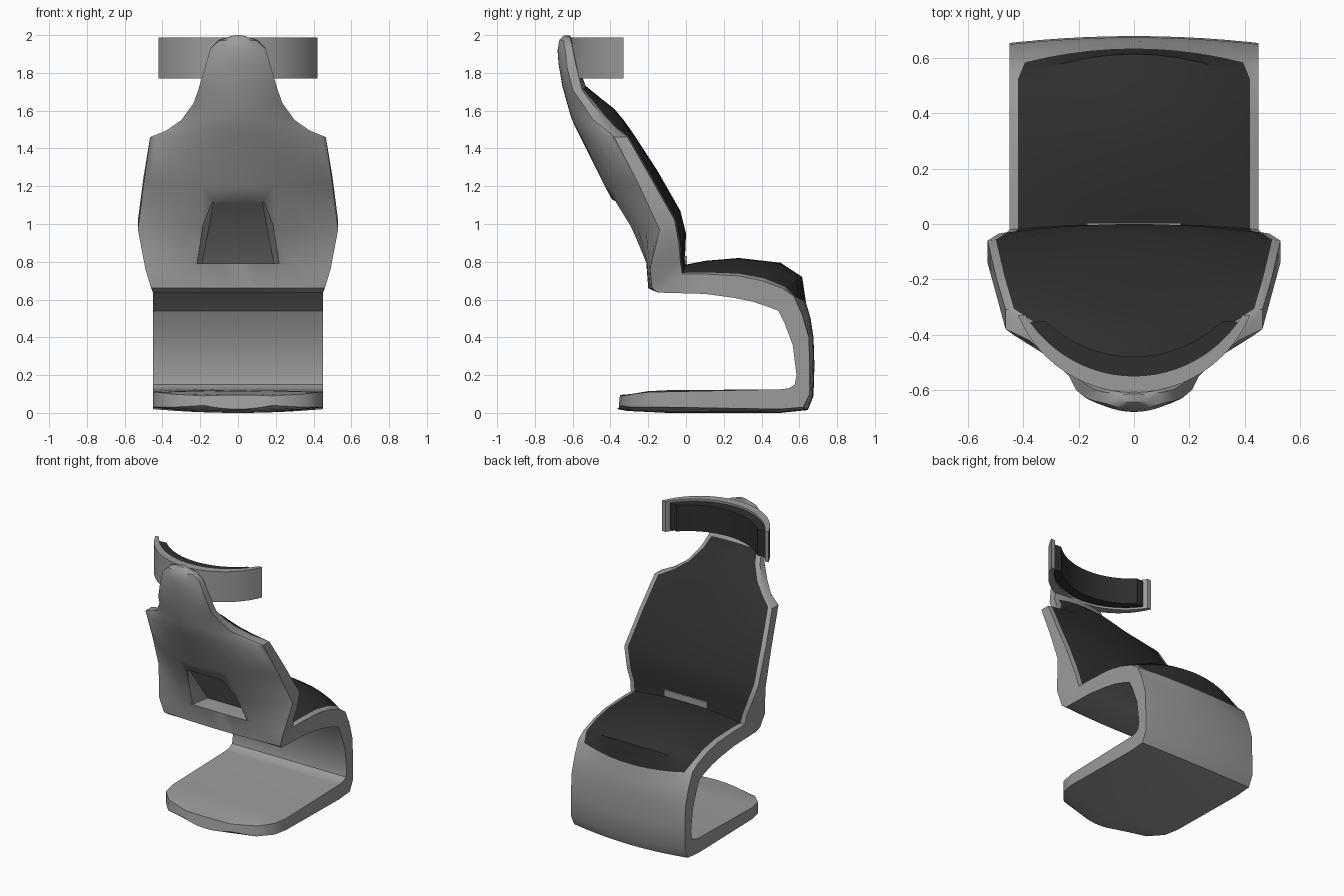
import bpy, bmesh, math

if "Cube" in bpy.data.objects:
    bpy.data.objects.remove(bpy.data.objects["Cube"])


def material(name, v):
    m = bpy.data.materials.new(name)
    m.diffuse_color = (v, v, v, 1)
    m.use_nodes = True
    m.node_tree.nodes["Principled BSDF"].inputs["Base Color"].default_value = m.diffuse_color
    return m


GREY = material("grey shell", 0.33)
DARK = material("dark upholstery", 0.028)


def make(name, bm, mats, smooth=True):
    bmesh.ops.recalc_face_normals(bm, faces=bm.faces[:])
    me = bpy.data.meshes.new(name)
    bm.to_mesh(me)
    bm.free()
    for m in mats:
        me.materials.append(m)
    ob = bpy.data.objects.new(name, me)
    bpy.context.collection.objects.link(ob)
    return ob


def smooth(ob, angle=38):
    bpy.ops.object.select_all(action='DESELECT')
    ob.select_set(True)
    bpy.context.view_layer.objects.active = ob
    bpy.ops.object.shade_smooth_by_angle(angle=math.radians(angle))


# Chair body: one strip lofted from the foot, round the front, along the seat and up the back.
# Each station: half width, outer edge y z, outer centre y z, inner edge y z, inner centre y z
BASE = [
    (.18, -.345, .04, -.365, .02, -.335, .09, -.35, .095),
    (.35, -.29, .03, -.31, .01, -.28, .10, -.29, .10),
    (.43, -.20, .03, -.20, .005, -.20, .11, -.20, .115),
    (.45, -.10, .03, -.10, 0, -.10, .112, -.10, .12),
    (.45, .50, .02, .50, 0, .50, .125, .50, .125),
]
# plain sections whose inner side is flat: outer edge, outer centre, inner
SEAT = [
    (.62, .03, .645, .015, .545, .13),
    (.655, .10, .675, .09, .575, .15),
    (.655, .25, .68, .25, .585, .20),
    (.65, .40, .675, .40, .565, .36),
    (.615, .52, .66, .50, .52, .48),
    (.57, .62, .635, .585, .49, .54),
    (.51, .66, .615, .72, .44, .56),
    (.40, .70, .50, .795, .35, .59),
    (.28, .725, .28, .82, .25, .61),
    (.10, .735, .10, .805, .10, .63),
    (-.02, .735, 0, .785, -.15, .637),
]
BACK = [
    (.46, -.03, .80, -.005, .83, -.18, .66, -.20, .66),
    (.49, -.035, .88, 0, .95, -.19, .76, -.21, .79),
    (.53, -.06, 1.02, -.03, 1.07, -.14, .97, -.31, .98),
    (.50, -.19, 1.25, -.15, 1.28, -.25, 1.21, -.43, 1.20),
    (.465, -.31, 1.46, -.28, 1.48, -.38, 1.46, -.555, 1.45),
    (.38, -.37, 1.495, -.33, 1.55, -.42, 1.495, -.59, 1.52),
    (.30, -.43, 1.55, -.38, 1.61, -.49, 1.55, -.61, 1.57),
    (.235, -.50, 1.64, -.45, 1.665, -.55, 1.64, -.63, 1.64),
    (.21, -.55, 1.71, -.53, 1.73, -.60, 1.71, -.655, 1.73),
    (.175, -.58, 1.83, -.57, 1.83, -.63, 1.83, -.675, 1.85),
    (.145, -.60, 1.93, -.60, 1.93, -.64, 1.93, -.68, 1.92),
    (.10, -.61, 1.975, -.605, 1.98, -.65, 1.97, -.67, 1.975),
    (.05, -.62, 1.99, -.615, 2.0, -.64, 1.99, -.645, 2.0),
]
stations = BASE + [(.45,) + s + s[4:] for s in SEAT] + BACK
CUSHION_START, CUSHION_END = 10, 24
INNER = 11                       # columns between the two rims
COLS = INNER + 2

bm = bmesh.new()
rings = []
for i, (w, ey, ez, cy, cz, iy, iz, jy, jz) in enumerate(stations):
    rim = min(.055 if i == CUSHION_START else .03, .2 * w)
    xs = [-w] + [(w - rim) * (2 * k / (INNER - 1) - 1) for k in range(INNER)] + [w]
    ring = []
    for x in xs:
        f = 1 - (x / w) ** 2
        ring.append(bm.verts.new((x, ey + (cy - ey) * f, ez + (cz - ez) * f)))
    for x in reversed(xs):
        f = 1 - (x / w) ** 2
        ring.append(bm.verts.new((x, iy + (jy - iy) * f, iz + (jz - iz) * f)))
    rings.append(ring)
for i in range(len(rings) - 1):
    a, b = rings[i], rings[i + 1]
    for k in range(len(a)):
        n = (k + 1) % len(a)
        f = bm.faces.new((a[k], a[n], b[n], b[k]))
        # upholstery: outer faces inside the rim, between seat front and neck
        if CUSHION_START <= i < CUSHION_END and 1 <= k < COLS - 2:
            f.material_index = 1
bm.faces.new(rings[0])
bm.faces.new(rings[-1])
body = make("chair_body", bm, [GREY, DARK])

# Tapered recess in the rear of the backrest
bm = bmesh.new()
for s in (-1, 1):
    for x, y, z in ((.19, -.07, .79), (.24, -.32, .79), (.13, -.355, 1.11), (.18, -.52, 1.20)):
        bm.verts.new((s * x, y, z))
bmesh.ops.convex_hull(bm, input=bm.verts[:])
cutter = make("recess_cutter", bm, [GREY])
cutter.hide_render = True
mod = body.modifiers.new("recess", 'BOOLEAN')
mod.operation = 'DIFFERENCE'
mod.solver = 'EXACT'
mod.object = cutter
bpy.context.view_layer.objects.active = body
body.select_set(True)
bpy.ops.object.modifier_apply(modifier=mod.name)
bpy.data.objects.remove(cutter)
smooth(body)


def prism(name, outline, z0, z1, mat):
    bm = bmesh.new()
    lo = [bm.verts.new((x, y, z0)) for x, y in outline]
    hi = [bm.verts.new((x, y, z1)) for x, y in outline]
    bm.faces.new(lo)
    bm.faces.new(hi)
    for k in range(len(lo)):
        n = (k + 1) % len(lo)
        bm.faces.new((lo[k], lo[n], hi[n], hi[k]))
    ob = make(name, bm, [mat])
    smooth(ob)
    return ob


def arc(cy, r_mid, r_end, half_deg, n=24):
    pts = []
    for k in range(n + 1):
        t = 2 * k / n - 1
        a = math.radians(half_deg) * t
        r = r_mid + (r_end - r_mid) * t * t
        pts.append((r * math.sin(a), cy - r * math.cos(a)))
    return pts


# Grey strip in the gap between seat and back cushions
prism("gap_strip", [(-.17, -.03), (.17, -.03), (.17, .004), (-.17, .004)], .785, .83, GREY)

# Curved headrest band with its inner pad
prism("headrest_band", arc(-.155, .455, .455, 67.4) + arc(-.155, .395, .43, 66)[::-1],
      1.77, 1.987, GREY)
prism("headrest_pad", arc(-.155, .40, .425, 62) + arc(-.02, .46, .46, 44)[::-1],
      1.785, 1.972, DARK)
